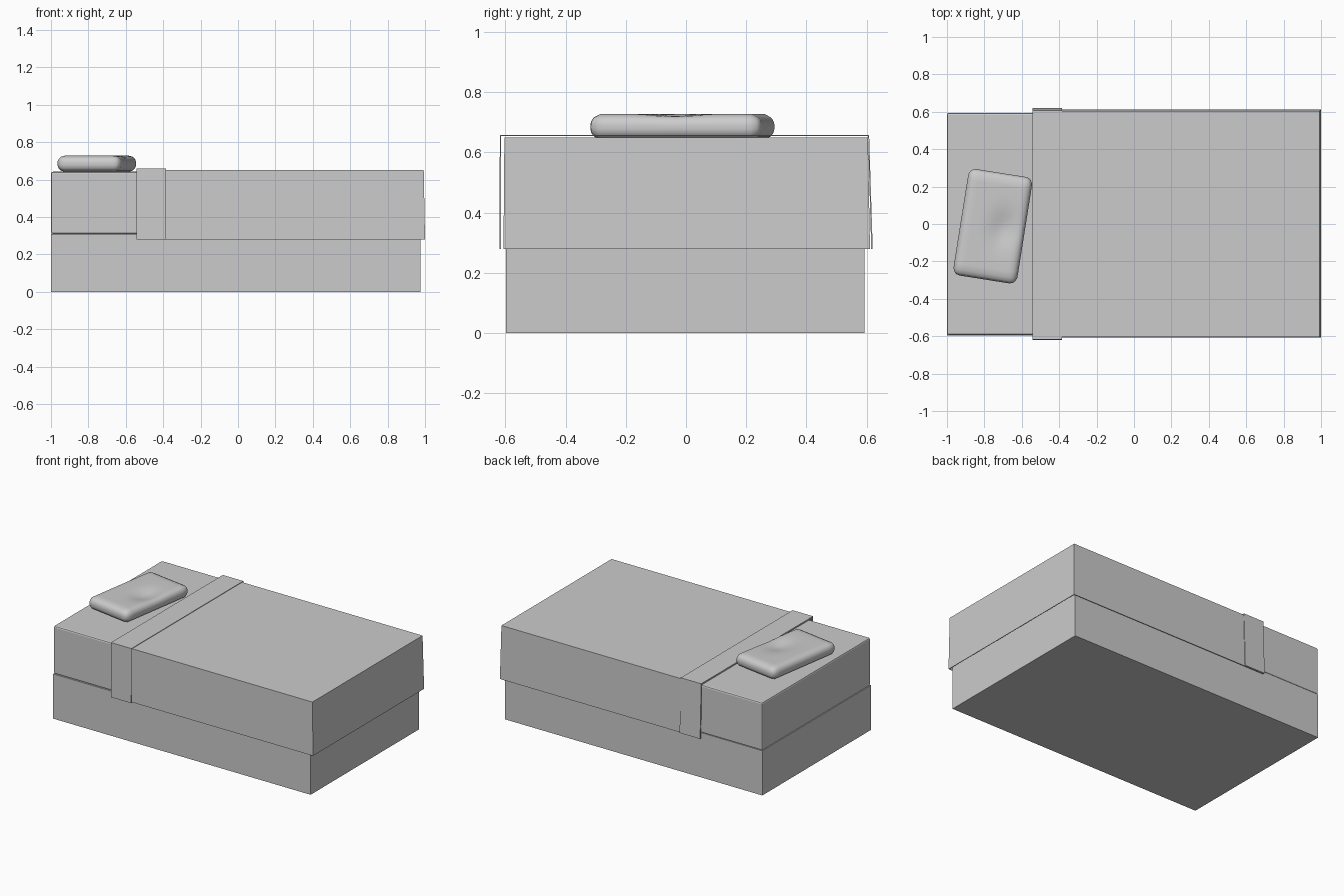
import bpy, bmesh, math
from mathutils import Vector, Matrix

if "Cube" in bpy.data.objects:
    bpy.data.objects.remove(bpy.data.objects["Cube"])


def finish(bm, name):
    bmesh.ops.recalc_face_normals(bm, faces=bm.faces)
    me = bpy.data.meshes.new(name)
    bm.to_mesh(me)
    bm.free()
    ob = bpy.data.objects.new(name, me)
    bpy.context.scene.collection.objects.link(ob)
    return ob


def block(name, bottom, top, z0, z1, open_sides=""):
    """Box from two rectangles (x0, x1, y0, y1); listed sides are left open."""
    bm = bmesh.new()
    v = []
    for (x0, x1, y0, y1), z in ((bottom, z0), (top, z1)):
        v += [bm.verts.new(p) for p in ((x0, y0, z), (x1, y0, z), (x1, y1, z), (x0, y1, z))]
    sides = {"B": (3, 2, 1, 0), "T": (4, 5, 6, 7), "F": (0, 1, 5, 4),
             "R": (1, 2, 6, 5), "K": (2, 3, 7, 6), "L": (3, 0, 4, 7)}
    for key, ids in sides.items():
        if key not in open_sides:
            bm.faces.new([v[i] for i in ids])
    return finish(bm, name)


def thicken(ob, t):
    m = ob.modifiers.new("cloth_thickness", "SOLIDIFY")
    m.thickness = t
    m.offset = -1


# bed base
rect = (-1, 0.975, -0.597, 0.592)
block("bed_base", rect, rect, 0, 0.31)

# mattress with softened edges
rect = (-1, 0.975, -0.593, 0.594)
mattress = block("mattress", rect, rect, 0.31, 0.642)
bev = mattress.modifiers.new("soft_edges", "BEVEL")
bev.width = 0.01
bev.segments = 2

# blanket hanging over both sides and the foot
blanket = block("blanket", (-0.54, 1.0, -0.606, 0.611), (-0.54, 0.993, -0.603, 0.604),
                0.28, 0.65, "BL")
thicken(blanket, 0.005)

# folded-back strip of the blanket
fold = block("blanket_fold", (-0.542, -0.385, -0.62, 0.62), (-0.542, -0.385, -0.618, 0.608),
             0.28, 0.658, "BLR")
thicken(fold, 0.005)

# pillow: rounded box with a shallow dent
half, r = Vector((0.173, 0.288, 0.043)), 0.04
bm = bmesh.new()
bmesh.ops.create_cube(bm, size=2)
bmesh.ops.subdivide_edges(bm, edges=bm.edges[:], cuts=17, use_grid_fill=True)
for v in bm.verts:
    q = Vector(c * h for c, h in zip(v.co, half))
    inner = Vector(max(r - h, min(h - r, c)) for c, h in zip(q, half))
    d = q - inner
    v.co = inner + d.normalized() * r if d.length > 1e-6 else q
    if v.co.z > 0:
        dist2 = ((v.co.x - 0.06) / 0.07) ** 2 + ((v.co.y + 0.005) / 0.09) ** 2
        v.co.z -= 0.022 * math.exp(-dist2)
bmesh.ops.transform(bm, verts=bm.verts, matrix=Matrix.Translation((-0.755, -0.012, 0.685))
                    @ Matrix.Rotation(math.radians(-9), 4, "Z"))
for f in bm.faces:
    f.smooth = True
finish(bm, "pillow")
